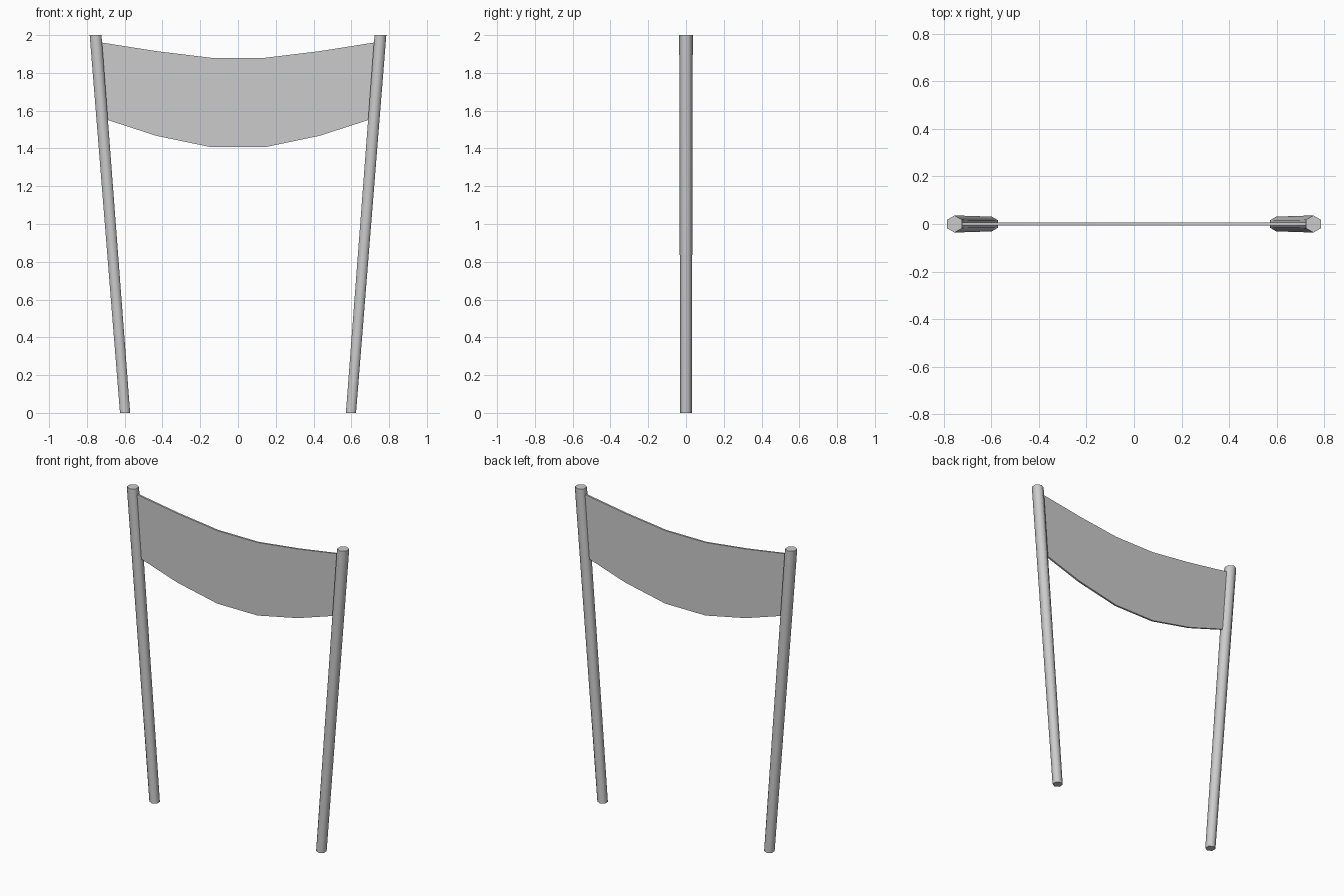
import bpy, bmesh, math

if "Cube" in bpy.data.objects:
    bpy.data.objects.remove(bpy.data.objects["Cube"])


def make_object(name, verts, faces):
    mesh = bpy.data.meshes.new(name)
    mesh.from_pydata(verts, [], faces)
    bm = bmesh.new()
    bm.from_mesh(mesh)
    bmesh.ops.recalc_face_normals(bm, faces=bm.faces)
    bm.to_mesh(mesh)
    bm.free()
    obj = bpy.data.objects.new(name, mesh)
    bpy.context.collection.objects.link(obj)
    return obj


# Leaning, slightly tapered six-sided poles with level ends
def pole(name, side, sides=6):
    verts = []
    for x, z, r in ((0.598, 0, 0.031), (0.754, 2, 0.036)):
        for i in range(sides):
            a = math.pi / 2 + 2 * math.pi * i / sides
            verts.append((side * x + r * math.cos(a), r * math.sin(a), z))
    faces = [(i, (i + 1) % sides, sides + (i + 1) % sides, sides + i)
             for i in range(sides)]
    faces += [tuple(range(sides)), tuple(range(sides, 2 * sides))]
    obj = make_object(name, verts, faces)
    for p in obj.data.polygons:
        p.use_smooth = len(p.vertices) == 4
    for e in obj.data.edges:
        # cap rims stay sharp
        e.use_edge_sharp = (e.vertices[0] < sides) == (e.vertices[1] < sides)


pole("left_pole", -1)
pole("right_pole", 1)

# Thin sagging banner, from a mirrored half outline
top = [(0.144, 1.88), (0.432, 1.915), (0.73, 1.962)]
bottom = [(0.144, 1.407), (0.432, 1.467), (0.71, 1.557)]


def full(half):
    return [(-x, z) for x, z in reversed(half)] + half


n = 6
verts = [(x, y, z) for y in (-0.006, 0.006)
         for row in (full(top), full(bottom)) for x, z in row]
faces = []
for i in range(n - 1):
    t, b, T, B = i, n + i, 2 * n + i, 3 * n + i
    faces += [(t, t + 1, b + 1, b), (T, B, B + 1, T + 1),
              (t, T, T + 1, t + 1), (b, b + 1, B + 1, B)]
for i in (0, n - 1):
    faces.append((i, n + i, 3 * n + i, 2 * n + i))
make_object("banner", verts, faces)
